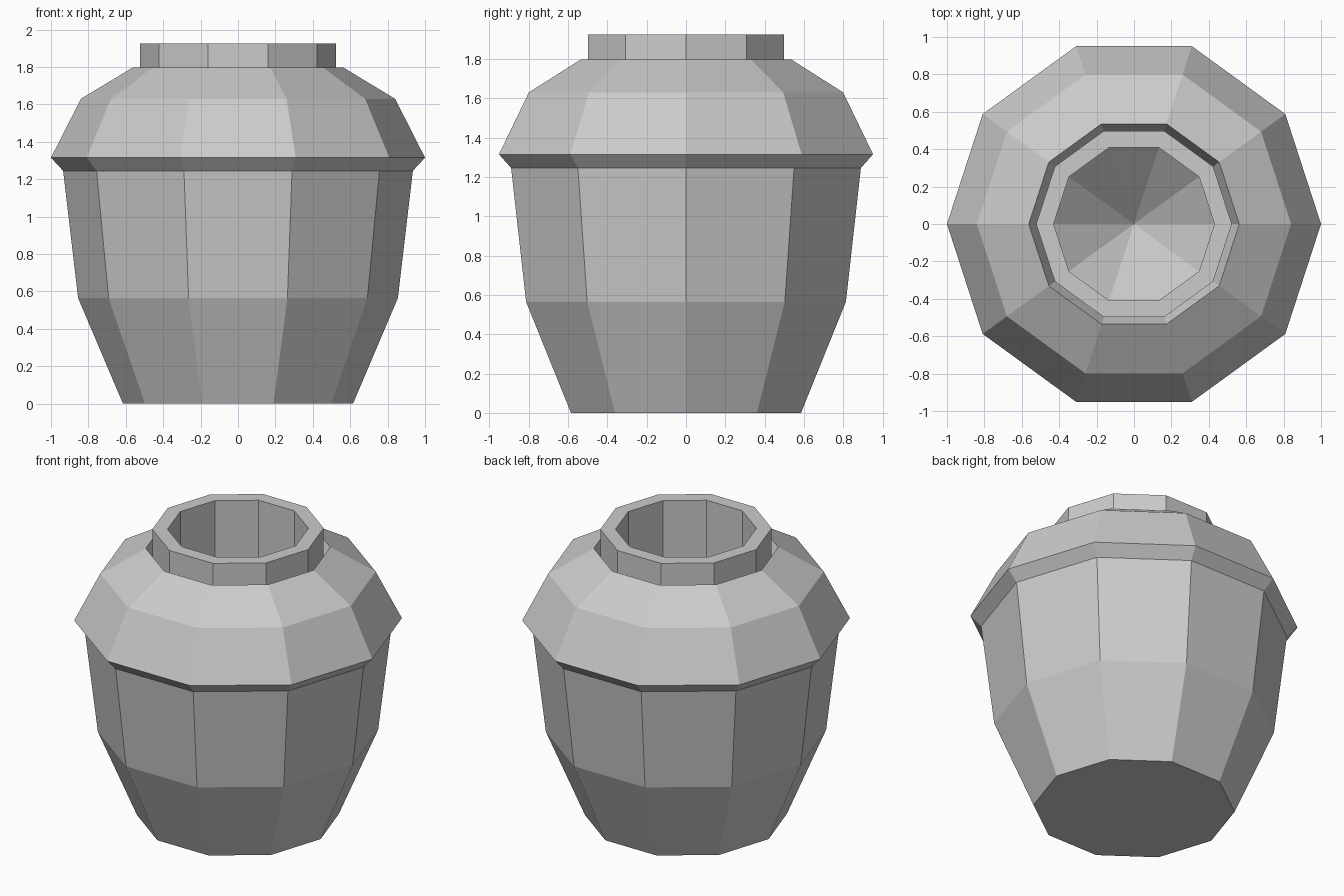
import bpy, bmesh, math

if "Cube" in bpy.data.objects:
    bpy.data.objects.remove(bpy.data.objects["Cube"])

SIDES = 10


def lathe(name, profile):
    """Revolve (radius, height) points into a flat-faced ten-sided form."""
    bm = bmesh.new()
    rings = []
    for r, z in profile:
        if r == 0:
            rings.append([bm.verts.new((0, 0, z))] * SIDES)
        else:
            rings.append([bm.verts.new((r * math.cos(i * math.tau / SIDES),
                                        r * math.sin(i * math.tau / SIDES), z))
                          for i in range(SIDES)])
    for low, high in zip(rings, rings[1:]):
        for i in range(SIDES):
            j = (i + 1) % SIDES
            corners = dict.fromkeys((low[i], low[j], high[j], high[i]))
            bm.faces.new(list(corners))
    # Flat base closes a profile that starts on the ground
    if profile[0][1] == 0:
        bm.faces.new(rings[0][::-1])
    mesh = bpy.data.meshes.new(name)
    bm.to_mesh(mesh)
    bm.free()
    obj = bpy.data.objects.new(name, mesh)
    bpy.context.collection.objects.link(obj)
    return obj


# Pot body: tapered base, wall, overhanging shoulder, groove around the neck
lathe("pot_body", [(0.615, 0), (0.855, 0.565), (0.935, 1.245), (1.0, 1.315),
                   (0.84, 1.63), (0.563, 1.797), (0.523, 1.70)])

# Neck: outer collar, flat rim, straight inner wall and conical floor
lathe("pot_neck", [(0.523, 1.70), (0.523, 1.925), (0.43, 1.925),
                   (0.43, 1.50), (0, 1.13)])
